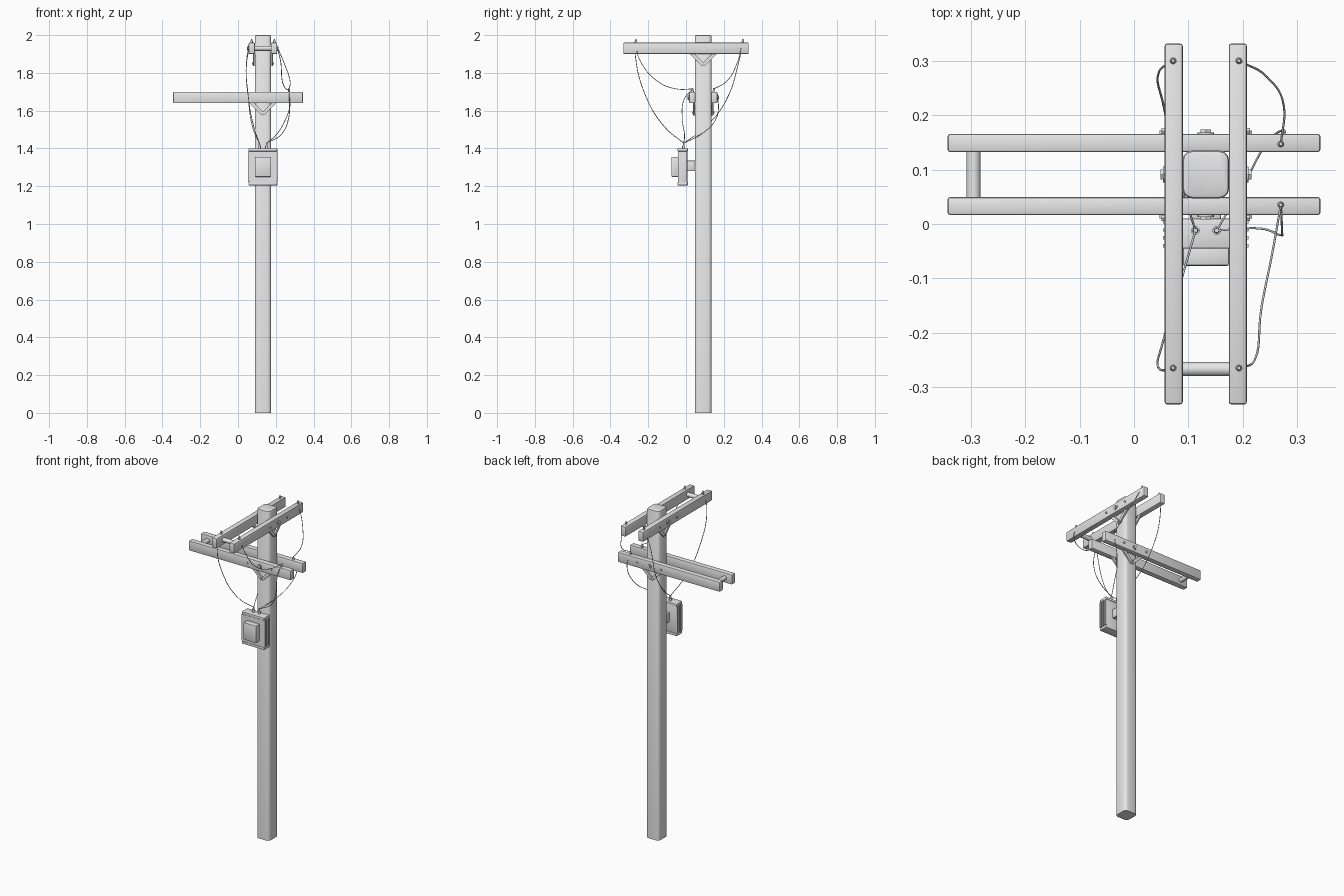
import bpy, bmesh, math
from mathutils import Vector, Matrix

cube = bpy.data.objects.get("Cube")
if cube:
    bpy.data.objects.remove(cube, do_unlink=True)

GREY = (0.8, 0.8, 0.8, 1)
mat = bpy.data.materials.new("plain grey")
mat.use_nodes = True
mat.diffuse_color = GREY
mat.node_tree.nodes["Principled BSDF"].inputs["Base Color"].default_value = GREY

PX, PY = 0.132, 0.091      # pole centre
LOW, HIGH = 1.67, 1.93     # crossarm heights
AXES = {"x": Vector((1, 0, 0)), "y": Vector((0, 1, 0)), "z": Vector((0, 0, 1))}


def finish(name, bm, smooth=True):
    mesh = bpy.data.meshes.new(name)
    bm.to_mesh(mesh)
    bm.free()
    ob = bpy.data.objects.new(name, mesh)
    bpy.context.collection.objects.link(ob)
    mesh.materials.append(mat)
    if smooth:
        bpy.ops.object.select_all(action="DESELECT")
        ob.select_set(True)
        bpy.context.view_layer.objects.active = ob
        bpy.ops.object.shade_smooth_by_angle(angle=math.radians(35))
    return ob


def box(name, lo, hi, bevel=0.0, segments=2):
    lo, hi = Vector(lo), Vector(hi)
    bm = bmesh.new()
    bmesh.ops.create_cube(bm, size=1)
    bmesh.ops.scale(bm, vec=hi - lo, verts=bm.verts)
    bmesh.ops.translate(bm, vec=(lo + hi) / 2, verts=bm.verts)
    if bevel:
        bmesh.ops.bevel(bm, geom=bm.edges[:], offset=bevel, segments=segments,
                        profile=0.5, affect="EDGES")
    return finish(name, bm)


def rod(name, a, b, radius, sides=12, tip=None):
    a, b = Vector(a), Vector(b)
    bm = bmesh.new()
    turn = (b - a).to_track_quat("Z", "Y").to_matrix().to_4x4()
    bmesh.ops.create_cone(bm, cap_ends=True, segments=sides, radius1=radius,
                          radius2=radius if tip is None else tip, depth=(b - a).length,
                          matrix=Matrix.Translation((a + b) / 2) @ turn)
    return finish(name, bm)


def strap(name, a, b, normal, width, thick):
    """Flat bar from a to b whose broad face points along normal."""
    a, b = Vector(a), Vector(b)
    along = (b - a).normalized()
    side = along.cross(normal)
    frame = Matrix((side, normal, along)).transposed().to_4x4()
    bm = bmesh.new()
    bmesh.ops.create_cube(bm, size=1)
    bmesh.ops.scale(bm, vec=(width, thick, (b - a).length), verts=bm.verts)
    bmesh.ops.transform(bm, matrix=Matrix.Translation((a + b) / 2) @ frame, verts=bm.verts)
    return finish(name, bm, smooth=False)


def wire(name, points):
    curve = bpy.data.curves.new(name, "CURVE")
    curve.dimensions = "3D"
    curve.bevel_depth = 0.002
    curve.bevel_resolution = 1
    curve.resolution_u = 6
    curve.use_fill_caps = True
    spline = curve.splines.new("BEZIER")
    spline.bezier_points.add(len(points) - 1)
    for bp, p in zip(spline.bezier_points, points):
        bp.co = p
        bp.handle_left_type = bp.handle_right_type = "AUTO"
    ob = bpy.data.objects.new(name, curve)
    bpy.context.collection.objects.link(ob)
    curve.materials.append(mat)


# Pole: rounded square post with a softened top
bm = bmesh.new()
bmesh.ops.create_cube(bm, size=1)
bmesh.ops.scale(bm, vec=(0.086, 0.088, 2), verts=bm.verts)
bmesh.ops.translate(bm, vec=(PX, PY, 1), verts=bm.verts)
upright = [e for e in bm.edges if abs(e.verts[0].co.z - e.verts[1].co.z) > 1]
bmesh.ops.bevel(bm, geom=upright, offset=0.018, segments=3, profile=0.5, affect="EDGES")
rim = [e for e in bm.edges if all(v.co.z > 1.99 for v in e.verts)]
bmesh.ops.bevel(bm, geom=rim, offset=0.007, segments=2, profile=0.5, affect="EDGES")
finish("pole", bm)


# Crossarm pairs with bolts and braces
def crossarms(label, along, across, z, length, offset, spacer_at):
    u, v, up = AXES[along], AXES[across], AXES["z"]
    base = Vector((PX, PY, z))
    base_u = u * base.dot(u)
    for sign, side in ((-1, "near"), (1, "far")):
        mid = base - base_u + v * sign * offset
        half = v * 0.0167 + up * 0.03
        box(f"{label}_{side}_arm", mid - half - u * length, mid + half + u * length, 0.005)
        face = base + v * sign * (offset + 0.0167)
        out = v * sign
        rod(f"{label}_{side}_washer", face - out * 0.003, face + out * 0.003, 0.015, 16)
        rod(f"{label}_{side}_bolt", face, face + out * 0.008, 0.011, 6)
        inner = base + out * 0.049
        for k in (-1, 1):
            strap(f"{label}_{side}_brace", inner - up * 0.088,
                  inner + u * k * 0.08 - up * 0.008, v, 0.018, 0.009)
            spot = face + u * k * 0.08
            rod(f"{label}_{side}_small_bolt", spot - out * 0.004, spot + out * 0.006, 0.006, 6)
        rod(f"{label}_{side}_brace_bolt", inner - up * 0.08,
            inner - up * 0.08 + out * 0.01, 0.006, 6)
    # spacer between the two arms
    mid = base - base_u + u * spacer_at
    rod(f"{label}_spacer", mid - v * (offset - 0.01), mid + v * (offset - 0.01), 0.013, 16)


crossarms("lower", "x", "y", LOW, 0.343, 0.058, -0.295)
crossarms("upper", "y", "x", HIGH, 0.332, 0.059, -0.267)

# Wire pins on the arms
pins = [(x, y, HIGH + 0.03) for x in (0.072, 0.193) for y in (-0.265, 0.3)]
pins += [(0.27, y, LOW + 0.03) for y in (0.035, 0.147)]
for x, y, z in pins:
    rod("pin_base", (x, y, z - 0.003), (x, y, z + 0.008), 0.0065)
    rod("pin_top", (x, y, z + 0.008), (x, y, z + 0.02), 0.005, tip=0.003)

# Electrical box with rims, side fins, front panel and bracket
box("box_body", (0.06, -0.042, 1.215), (0.204, 0.007, 1.39), 0.004)
box("box_bottom_rim", (0.056, -0.045, 1.205), (0.208, 0.01, 1.22), 0.003)
box("box_top_rim", (0.056, -0.045, 1.385), (0.208, 0.01, 1.4), 0.003)
for i in range(4):
    y = -0.04 + i * 0.0145
    box("box_fin", (0.053, y - 0.003, 1.222), (0.211, y + 0.003, 1.383))
box("box_front_panel", (0.09, -0.077, 1.25), (0.175, -0.04, 1.355), 0.004)
box("box_bracket", (0.105, 0.005, 1.28), (0.16, 0.05, 1.335), 0.003)
for x in (0.113, 0.152):
    rod("box_terminal_base", (x, -0.012, 1.398), (x, -0.012, 1.412), 0.008)
    rod("box_terminal", (x, -0.012, 1.41), (x, -0.012, 1.432), 0.0055, tip=0.004)

# Hanging wires
left_end, right_end = (0.113, -0.012, 1.428), (0.152, -0.012, 1.428)
wire("wire_front_to_box", [(0.072, -0.265, 1.97), (0.048, -0.268, 1.89), (0.055, -0.21, 1.67),
                           (0.085, -0.11, 1.51), left_end])
wire("wire_back_to_box", [(0.072, 0.3, 1.97), (0.046, 0.28, 1.86), (0.056, 0.21, 1.65),
                          (0.078, 0.1, 1.51), left_end])
wire("wire_front_to_arm", [(0.193, -0.265, 1.97), (0.222, -0.25, 1.88), (0.235, -0.15, 1.755),
                           (0.255, -0.05, 1.715), (0.27, 0.035, 1.715)])
wire("wire_back_to_arm", [(0.193, 0.3, 1.97), (0.245, 0.27, 1.85), (0.276, 0.215, 1.755),
                          (0.27, 0.147, 1.715)])
wire("wire_arm_front_to_box", [(0.27, 0.035, 1.715), (0.272, -0.01, 1.66), (0.268, -0.02, 1.56),
                               (0.23, -0.008, 1.475), right_end])
wire("wire_arm_back_to_box", [(0.27, 0.147, 1.715), (0.276, 0.172, 1.63), (0.245, 0.15, 1.54),
                              (0.2, 0.07, 1.47), right_end])
